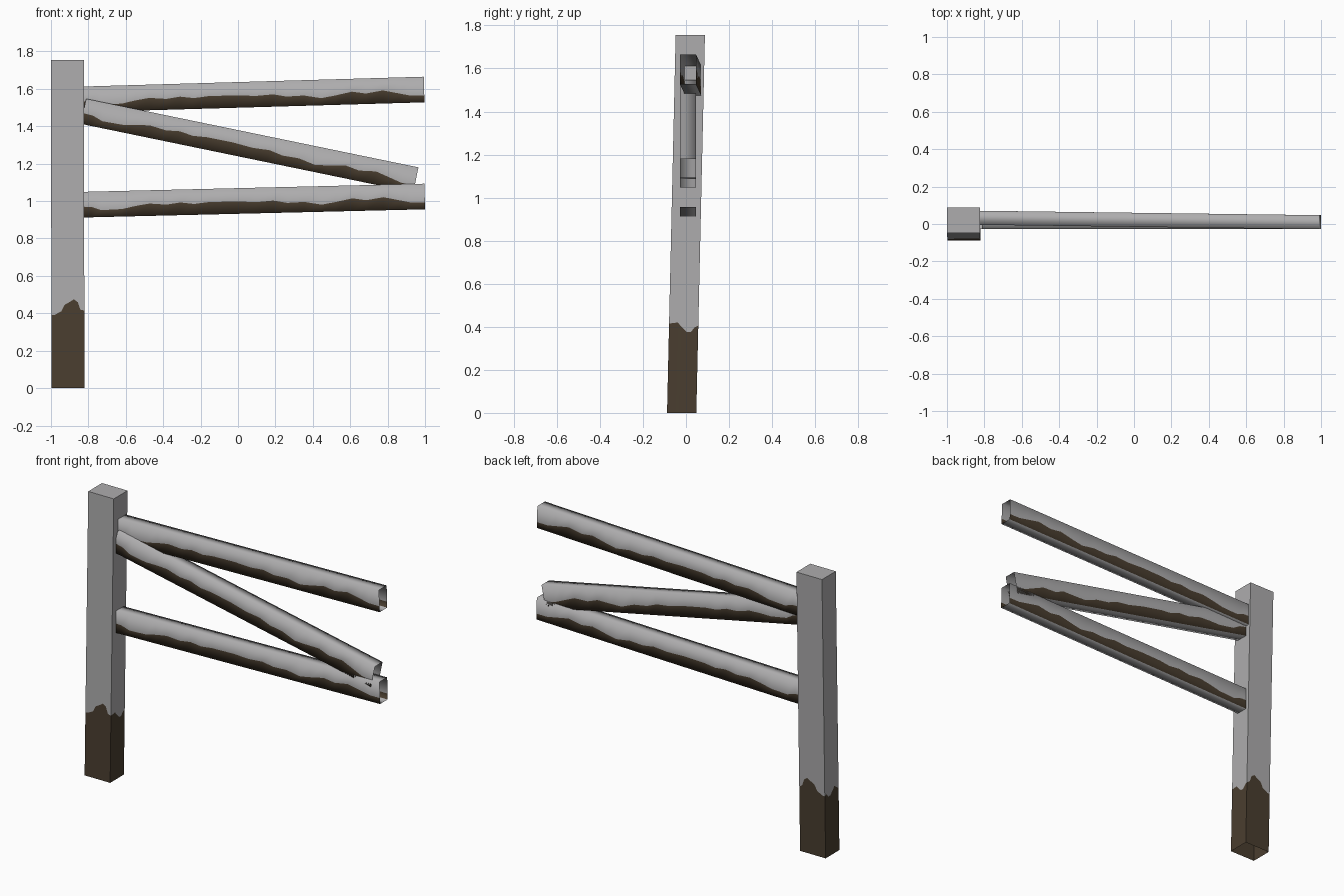
import bpy
from mathutils import Vector

if "Cube" in bpy.data.objects:
    bpy.data.objects.remove(bpy.data.objects["Cube"])


def material(name, rgb):
    m = bpy.data.materials.new(name)
    m.diffuse_color = (*rgb, 1)
    m.use_nodes = True
    m.node_tree.nodes["Principled BSDF"].inputs["Base Color"].default_value = m.diffuse_color
    return m


GREY = material("weathered_grey", (0.42, 0.415, 0.42))
BROWN = material("mud_brown", (0.068, 0.048, 0.029))


def make(name, verts, faces, mats, smooth):
    me = bpy.data.meshes.new(name)
    me.from_pydata(verts, [], faces)
    me.materials.append(GREY)
    me.materials.append(BROWN)
    for p, m in zip(me.polygons, mats):
        p.material_index = m
        p.use_smooth = smooth
    ob = bpy.data.objects.new(name, me)
    bpy.context.collection.objects.link(ob)
    return ob


# Mud line along a rail: (fraction of length, height above lower edge)
MUD = [(0, .058), (.03, .056), (.06, .037), (.12, .04), (.16, .055), (.2, .066),
       (.25, .058), (.29, .068), (.33, .058), (.37, .066), (.45, .067), (.51, .06),
       (.56, .066), (.6, .052), (.65, .055), (.7, .038), (.74, .05), (.79, .068),
       (.83, .056), (.88, .07), (.93, .05), (.96, .038), (1, .036)]


def rail(name, left, right, height=.137, width=.075):
    """Open rectangular tube; left/right are the lower front edge ends."""
    a, b = Vector(left), Vector(right)
    d = b - a
    up = Vector((-d.z, 0, d.x)).normalized()
    back = Vector((0, width, 0))
    verts, faces, mats = [], [], []
    for t, h in MUD:
        p = a + d * t
        verts += [p, p + up * h, p + up * height,
                  p + back + up * height, p + back + up * h, p + back]
    for i in range(len(MUD) - 1):
        for k in range(6):
            n = (k + 1) % 6
            faces.append((6 * i + k, 6 * i + 6 + k, 6 * i + 6 + n, 6 * i + n))
            mats.append(1 if k in (0, 4) else 0)
    return make(name, verts, faces, mats, True)


rail("top_rail", (-.84, -.004, 1.475), (.997, -.028, 1.528))
rail("lower_rail", (-.84, -.028, .912), (1.0, -.028, .956))
rail("diagonal_rail", (-.84, -.028, 1.413), (.937, -.028, 1.046))

# Post: leaning square prism, open below, with a wavy mud line round it
side_x = [(0, .39), (.1, .392), (.3, .41), (.4, .445), (.55, .46), (.68, .475),
          (.8, .46), (.88, .42)]
side_y = [(0, .415), (.3, .42), (.42, .4), (.6, .376), (.75, .376), (.88, .398)]
ring = [(u, 0, h) for u, h in side_x] + [(1, v, h) for v, h in side_y]
ring += [(1, 1, .405)] + [(u, 1, h) for u, h in reversed(side_x)]
ring += [(0, v, h) for v, h in reversed(side_y[1:])]
H = 1.755


def post_point(u, v, z):
    s = z / H
    return (-.997 - .003 * s + .176 * u, -.088 + .04 * s + .136 * v, z)


n = len(ring)
verts = [post_point(u, v, z) for z in (0, None, H) for u, v, z in
         [(u, v, h if z is None else z) for u, v, h in ring]]
faces, mats = [], []
for row in (0, 1):
    for i in range(n):
        j = (i + 1) % n
        faces.append((row * n + i, row * n + j, row * n + n + j, row * n + n + i))
        mats.append(1 - row)
faces.append(tuple(range(2 * n, 3 * n)))
mats.append(0)
make("post", verts, faces, mats, False)
